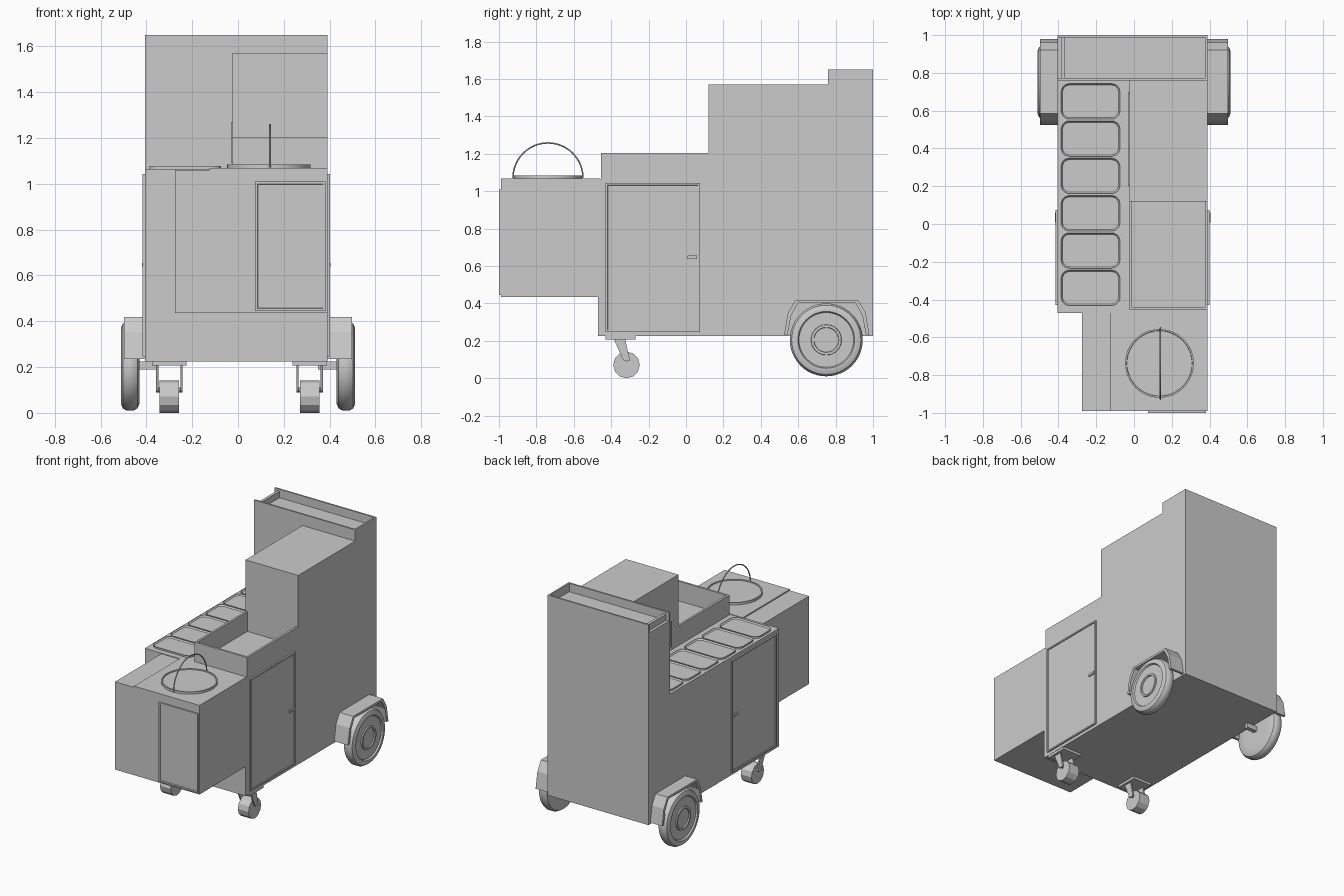
import bpy, bmesh, math
from mathutils import Vector, Matrix

cube = bpy.data.objects.get("Cube")
if cube:
    bpy.data.objects.remove(cube, do_unlink=True)

GREY = (0.6, 0.6, 0.6, 1)
grey = bpy.data.materials.new("plain grey")
grey.use_nodes = True
grey.diffuse_color = GREY
grey.node_tree.nodes["Principled BSDF"].inputs["Base Color"].default_value = GREY


def finish(name, bm, smooth=False):
    bmesh.ops.recalc_face_normals(bm, faces=bm.faces)
    mesh = bpy.data.meshes.new(name)
    bm.to_mesh(mesh)
    bm.free()
    mesh.materials.append(grey)
    obj = bpy.data.objects.new(name, mesh)
    bpy.context.collection.objects.link(obj)
    if smooth:
        bpy.ops.object.select_all(action='DESELECT')
        obj.select_set(True)
        bpy.context.view_layer.objects.active = obj
        bpy.ops.object.shade_smooth_by_angle(angle=math.radians(35))


def box_mesh(x, y, z):
    bm = bmesh.new()
    size = Vector((x[1] - x[0], y[1] - y[0], z[1] - z[0]))
    mid = Vector((sum(x), sum(y), sum(z))) / 2
    bmesh.ops.create_cube(bm, size=1, matrix=Matrix.Translation(mid) @ Matrix.Diagonal(size).to_4x4())
    return bm


def box(name, x, y, z):
    finish(name, box_mesh(x, y, z))


def door(name, x, y, z, direction):
    """Slab with a raised border around a sunken panel."""
    bm = box_mesh(x, y, z)
    bm.normal_update()
    face = max(bm.faces, key=lambda f: f.normal.dot(Vector(direction)))
    for width, push in ((0.014, 0), (0.003, 0.006)):
        bmesh.ops.inset_region(bm, faces=[face], thickness=width)
        bmesh.ops.translate(bm, verts=face.verts[:], vec=-push * Vector(direction))
    finish(name, bm)


def lathe(name, profile, centre, axis, steps=48, smooth=True):
    """Spin (radius, offset) pairs around an axis."""
    bm = bmesh.new()
    verts = [bm.verts.new((r, 0, h)) for r, h in profile]
    edges = [bm.edges.new(pair) for pair in zip(verts, verts[1:])]
    bmesh.ops.spin(bm, geom=verts + edges, cent=(0, 0, 0), axis=(0, 0, 1),
                   angle=math.tau, steps=steps, use_duplicate=False)
    bmesh.ops.remove_doubles(bm, verts=bm.verts[:], dist=0.0005)
    turn = Vector((0, 0, 1)).rotation_difference(Vector(axis)).to_matrix().to_4x4()
    bm.transform(Matrix.Translation(centre) @ turn)
    finish(name, bm, smooth)


def prism(name, outline, x):
    """Extrude a (y, z) outline across x."""
    bm = bmesh.new()
    face = bm.faces.new([bm.verts.new((x[0], a, b)) for a, b in outline])
    ext = bmesh.ops.extrude_face_region(bm, geom=[face])["geom"]
    moved = [v for v in ext if isinstance(v, bmesh.types.BMVert)]
    bmesh.ops.translate(bm, verts=moved, vec=(x[1] - x[0], 0, 0))
    finish(name, bm)


LEFT, RIGHT, INNER = 0.39, -0.405, -0.025
COUNTER = 1.065

# Cabinet body and the smaller box in front
box("main_cabinet", (RIGHT, LEFT), (-0.47, 0.76), (0.225, COUNTER))
box("front_cabinet", (-0.275, LEFT), (-0.99, -0.47), (0.435, 1.06))
box("front_cover_plate", (-0.125, LEFT), (-0.99, -0.46), (1.06, 1.069))
box("tall_cabinet", (INNER, LEFT), (0.12, 0.76), (COUNTER, 1.57))
door("tall_cabinet_door", (INNER - 0.006, INNER), (0.2, 0.7), (1.09, 1.27), (-1, 0, 0))

# Back column with a trough along its top
box("back_column", (RIGHT, LEFT), (0.76, 1.0), (0.225, 1.59))
for name, x, y, top in (("trough_front_wall", (RIGHT, LEFT), (0.76, 0.772), 1.65),
                        ("trough_back_wall", (RIGHT, LEFT), (0.988, 1.0), 1.65),
                        ("trough_left_wall", (LEFT - 0.012, LEFT), (0.772, 0.988), 1.65),
                        ("trough_divider", (-0.385, -0.365), (0.772, 0.988), 1.635)):
    box(name, x, y, (1.59, top))

# Open cooking pan walls
PAN_TOP = 1.205
box("pan_front_wall", (INNER, LEFT), (-0.455, -0.44), (COUNTER, PAN_TOP))
box("pan_right_wall", (INNER, INNER + 0.015), (-0.44, 0.12), (COUNTER, PAN_TOP))
box("pan_left_wall", (LEFT - 0.015, LEFT), (-0.44, 0.12), (COUNTER, PAN_TOP))

# Doors
SIDE_Y, SIDE_Z = (-0.43, 0.075), (0.247, 1.043)
door("left_door", (LEFT, LEFT + 0.011), SIDE_Y, SIDE_Z, (1, 0, 0))
door("right_door", (RIGHT - 0.011, RIGHT), SIDE_Y, SIDE_Z, (-1, 0, 0))
door("front_door", (0.075, 0.382), (-1.0, -0.99), (0.445, 1.01), (0, -1, 0))
box("left_door_handle", (LEFT, LEFT + 0.014), (0.008, 0.06), (0.638, 0.655))
box("right_door_handle", (RIGHT - 0.014, RIGHT), (0.008, 0.06), (0.638, 0.655))


# Row of food trays with rounded, raised rims
def tray(name, cx, cy, half_x, half_y, radius=0.045):
    bm = bmesh.new()
    ring = []
    for corner, (sx, sy) in enumerate(((1, 1), (-1, 1), (-1, -1), (1, -1))):
        for i in range(6):
            a = math.pi / 2 * (corner + i / 5)
            ring.append(bm.verts.new((cx + sx * (half_x - radius) + radius * math.cos(a),
                                      cy + sy * (half_y - radius) + radius * math.sin(a), COUNTER)))
    face = bm.faces.new(ring)
    side = bmesh.ops.extrude_face_region(bm, geom=[face])["geom"]
    bmesh.ops.translate(bm, verts=[v for v in side if isinstance(v, bmesh.types.BMVert)], vec=(0, 0, 0.012))
    bm.normal_update()
    top = next(f for f in side if isinstance(f, bmesh.types.BMFace))
    bmesh.ops.inset_region(bm, faces=[top], thickness=0.008)
    bmesh.ops.translate(bm, verts=top.verts[:], vec=(0, 0, -0.009))
    finish(name, bm)


for i in range(6):
    tray(f"food_tray_{i + 1}", -0.23, -0.338 + 0.1975 * i, 0.156, 0.094)

# Round lid with an arched handle
LID = Vector((0.135, -0.738, 1.067))
lathe("round_lid", [(0, 0), (0.182, 0), (0.182, 0.018), (0.174, 0.018), (0.172, 0.012), (0, 0.012)], LID, (0, 0, 1))
curve = bpy.data.curves.new("lid_handle", 'CURVE')
curve.dimensions = '3D'
curve.bevel_depth = 0.004
curve.bevel_resolution = 2
arch = curve.splines.new('POLY')
arch.points.add(32)
for i, p in enumerate(arch.points):
    a = math.pi * i / 32
    p.co = (LID.x + 0.005, LID.y - 0.187 * math.cos(a), 1.071 + 0.187 * math.sin(a), 1)
curve.materials.append(grey)
bpy.context.collection.objects.link(bpy.data.objects.new("lid_handle", curve))

# Large rear wheels under angular fenders
TYRE = [(0.12, -0.04), (0.165, -0.04), (0.185, -0.032), (0.195, -0.015), (0.195, 0.015),
        (0.185, 0.032), (0.165, 0.04), (0.152, 0.04), (0.146, 0.03)]
HUB = [(0, -0.04), (0.12, -0.04), (0.146, 0.03), (0.082, 0.03), (0.08, 0.038),
       (0.067, 0.038), (0.065, 0.03), (0, 0.03)]
OUTER = [(0.525, 0.235), (0.545, 0.35), (0.585, 0.418), (0.92, 0.418), (0.96, 0.35), (0.98, 0.235)]
INSIDE = [(0.752 + (y - 0.752) * 0.92, z - (0.016 if z > 0.3 else 0)) for y, z in OUTER]
for side, s, wall in (("left", 1, LEFT), ("right", -1, RIGHT)):
    centre = (s * 0.471, 0.75, 0.205)
    lathe(f"{side}_tyre", TYRE, centre, (s, 0, 0))
    lathe(f"{side}_hub", HUB, centre, (s, 0, 0))
    prism(f"{side}_fender", OUTER + INSIDE[::-1], (wall, s * 0.498))
    prism(f"{side}_axle", [(0.735, 0.225), (0.765, 0.225), (0.765, 0.19), (0.735, 0.19)], (s * 0.35, s * 0.44))

# Front casters
for side, x in (("left", 0.313), ("right", -0.3)):
    box(f"{side}_caster_plate", (x - 0.075, x + 0.075), (-0.43, -0.27), (0.207, 0.225))
    for n, dx in (("inner", -0.053), ("outer", 0.053)):
        prism(f"{side}_caster_{n}_fork", [(-0.385, 0.207), (-0.325, 0.207), (-0.3, 0.095), (-0.335, 0.095)],
              (x + dx - 0.005, x + dx + 0.005))
    lathe(f"{side}_caster_wheel", [(0, -0.042), (0.071, -0.042), (0.071, 0.042), (0, 0.042)],
          (x, -0.318, 0.071), (1, 0, 0), steps=12, smooth=False)
    lathe(f"{side}_caster_axle", [(0, -0.057), (0.01, -0.057), (0.01, 0.057), (0, 0.057)],
          (x, -0.318, 0.1), (1, 0, 0), steps=8, smooth=False)
